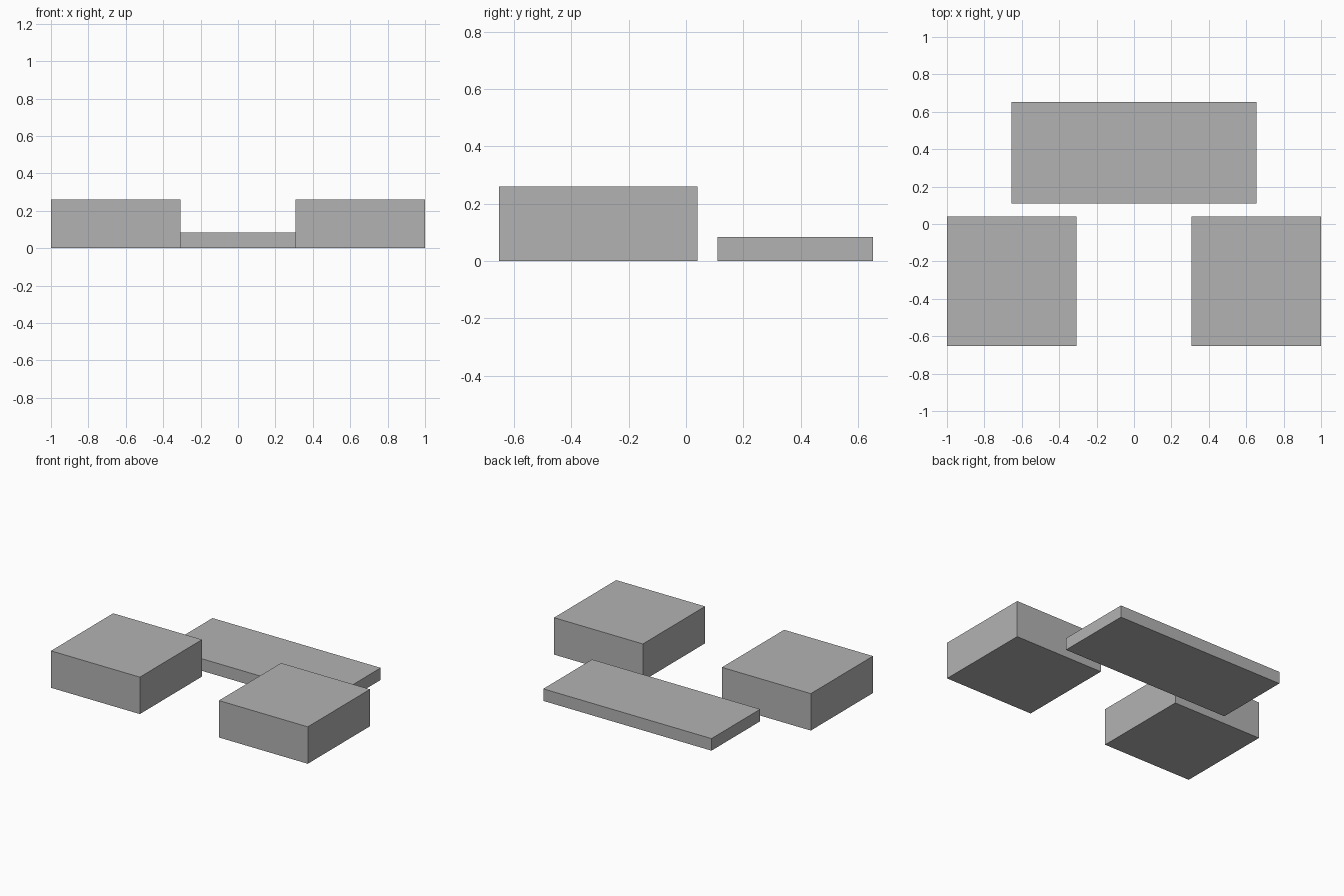
import bpy

default = bpy.data.objects.get("Cube")
if default:
    bpy.data.objects.remove(default, do_unlink=True)

# One plain grey for every block
grey = bpy.data.materials.new("plain grey")
grey.use_nodes = True
colour = (0.45, 0.45, 0.45, 1)
grey.diffuse_color = colour
grey.node_tree.nodes["Principled BSDF"].inputs["Base Color"].default_value = colour


def block(name, centre, size):
    """Box resting on the ground, centred at (x, y)."""
    bpy.ops.mesh.primitive_cube_add(size=1, location=(*centre, size[2] / 2))
    obj = bpy.context.object
    obj.name = name
    obj.scale = size
    bpy.ops.object.transform_apply(location=False, rotation=False, scale=True)
    obj.data.materials.append(grey)
    return obj


# Pair of square blocks at the front
for side, sign in (("left", 1), ("right", -1)):
    block(f"{side}_front_block", (sign * 0.654, -0.306), (0.692, 0.692, 0.26))

# Low wide slab at the back
block("back_slab", (0, 0.381), (1.31, 0.542, 0.085))
